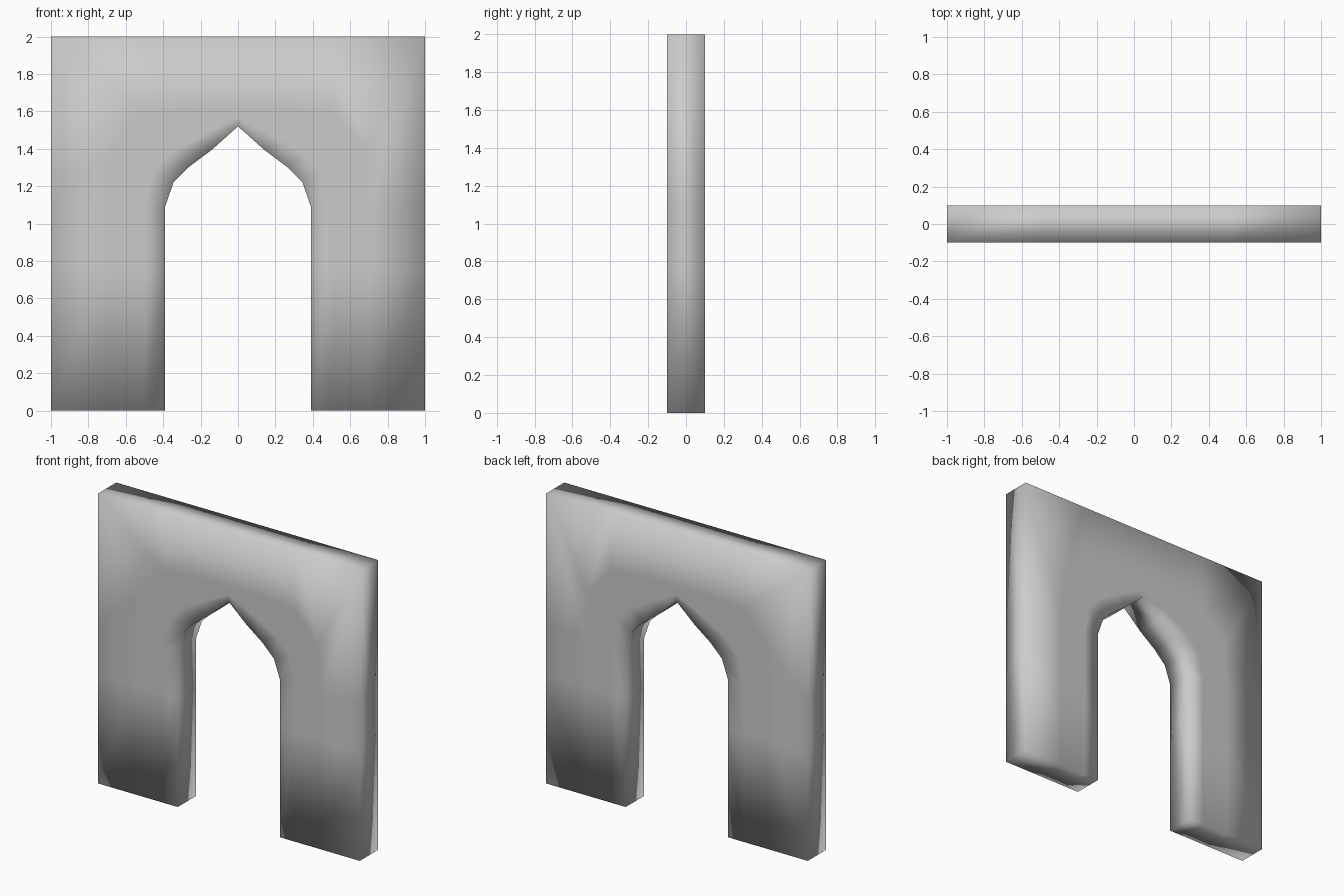
import bpy
import bmesh

if "Cube" in bpy.data.objects:
    bpy.data.objects.remove(bpy.data.objects["Cube"])

# Half outlines (x, z) from the floor up to the centre line, opening to outer edge
opening = [(.39, 0), (.39, .75), (.39, 1.09), (.345, 1.22), (.26, 1.305), (.14, 1.395), (0, 1.52)]
near = [(.5, 0), (.5, .75), (.5, 1.09), (.46, 1.27), (.36, 1.38), (.2, 1.47), (0, 1.57)]
far = [(.7, 0), (.7, .75), (.7, 1.09), (.68, 1.4), (.5, 1.6), (.25, 1.62), (0, 1.62)]
outer = [(1, 0), (1, .75), (1, 1.09), (1, 2), (.5, 2), (.25, 2), (0, 2)]


def full(half):
    """Mirror a half outline into a complete one, right foot to left foot."""
    return half + [(-x, z) for x, z in reversed(half[:-1])]


# Arched wall: quad strips between the outlines
bm = bmesh.new()
rings = [[bm.verts.new((x, 0, z)) for x, z in full(h)] for h in (opening, near, far, outer)]
for a, b in zip(rings, rings[1:]):
    for i in range(len(a) - 1):
        bm.faces.new((a[i], b[i], b[i + 1], a[i + 1]))
bmesh.ops.recalc_face_normals(bm, faces=bm.faces)
for f in bm.faces:
    f.smooth = True
mesh = bpy.data.meshes.new("arched_wall")
bm.to_mesh(mesh)
bm.free()
wall = bpy.data.objects.new("arched_wall", mesh)
bpy.context.collection.objects.link(wall)

# Wall thickness, centred on y = 0
solid = wall.modifiers.new("thickness", 'SOLIDIFY')
solid.thickness = 0.2
solid.offset = 0
